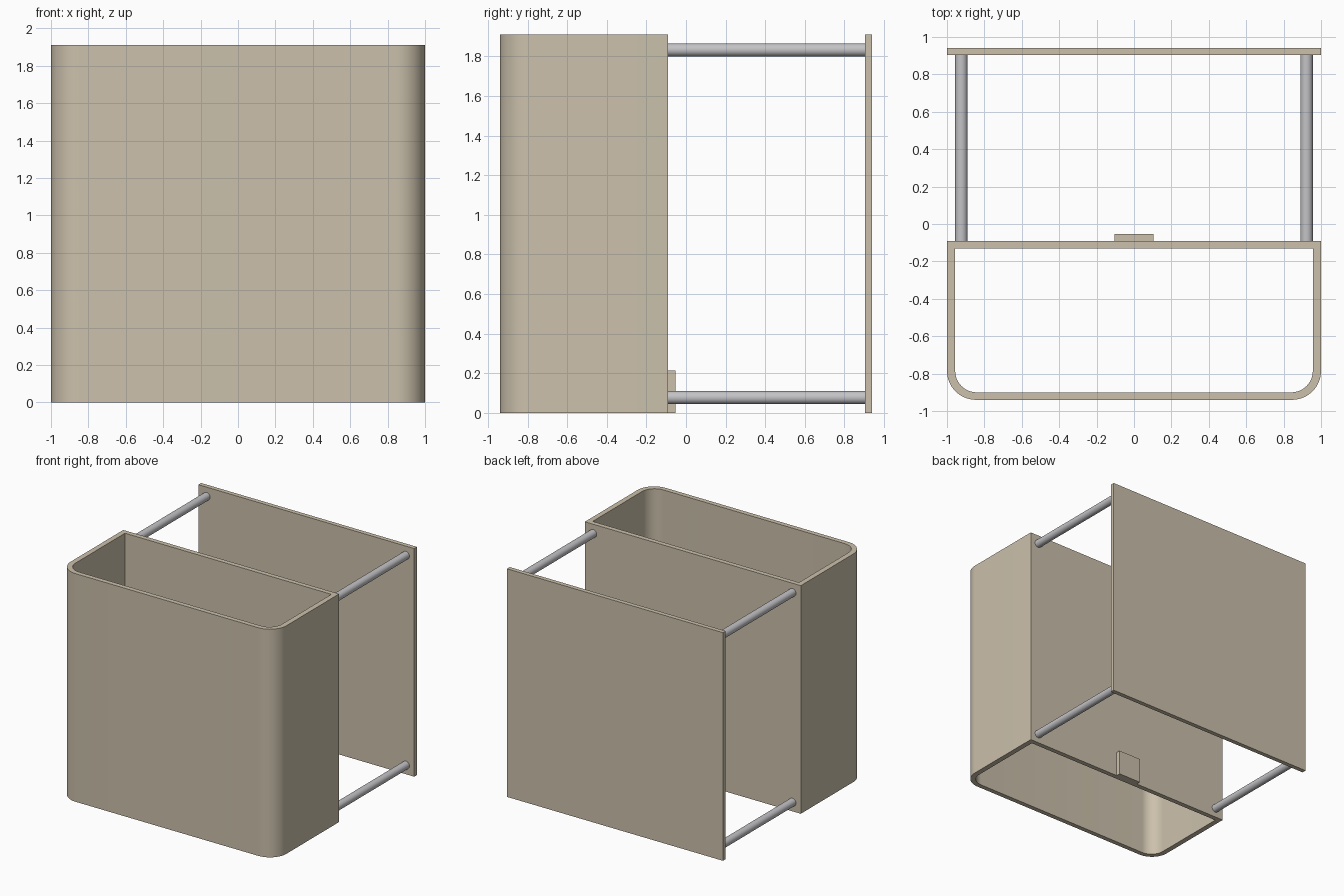
import bpy, bmesh, math

cube = bpy.data.objects.get("Cube")
if cube:
    bpy.data.objects.remove(cube, do_unlink=True)

HEIGHT = 1.91


def material(name, rgb):
    m = bpy.data.materials.new(name)
    m.use_nodes = True
    m.diffuse_color = (*rgb, 1)
    m.node_tree.nodes["Principled BSDF"].inputs["Base Color"].default_value = (*rgb, 1)
    return m


beige = material("beige", (0.60, 0.53, 0.41))
steel = material("steel grey", (0.55, 0.55, 0.57))


def finish(name, bm, mat, smooth=False):
    bmesh.ops.recalc_face_normals(bm, faces=bm.faces)
    mesh = bpy.data.meshes.new(name)
    bm.to_mesh(mesh)
    bm.free()
    mesh.materials.append(mat)
    obj = bpy.data.objects.new(name, mesh)
    bpy.context.collection.objects.link(obj)
    if smooth:
        bpy.ops.object.select_all(action='DESELECT')
        obj.select_set(True)
        bpy.context.view_layer.objects.active = obj
        bpy.ops.object.shade_smooth_by_angle(angle=math.radians(30))
    return obj


def box(name, lo, hi, mat):
    bm = bmesh.new()
    bmesh.ops.create_cube(bm, size=1)
    for v in bm.verts:
        v.co = [(a + b) / 2 + c * (b - a) for a, b, c in zip(lo, hi, v.co)]
    return finish(name, bm, mat)


def sleeve_outline(half_width, front, back, radius, steps=16):
    """Rectangle with its two front corners rounded."""
    pts = [(half_width, back), (-half_width, back)]
    for side, start in ((-1, 180), (1, 270)):
        cx, cy = side * (half_width - radius), front + radius
        for i in range(steps + 1):
            a = math.radians(start + 90 * i / steps)
            pts.append((cx + radius * math.cos(a), cy + radius * math.sin(a)))
    return pts


# Sleeve: rounded tube, open at the top and bottom
bm = bmesh.new()
outer = sleeve_outline(1.0, -0.94, -0.09, 0.155)
inner = sleeve_outline(0.956, -0.90, -0.13, 0.115)
rings = [[bm.verts.new((x, y, z)) for x, y in pts]
         for pts, z in ((outer, 0), (outer, HEIGHT), (inner, HEIGHT), (inner, 0))]
n = len(outer)
for k in range(4):
    a, b = rings[k], rings[(k + 1) % 4]
    for i in range(n):
        j = (i + 1) % n
        bm.faces.new((a[i], a[j], b[j], b[i]))
finish("sleeve", bm, beige, smooth=True)

# Rear panel and the small block behind the sleeve
box("rear_panel", (-1, 0.903, 0), (1, 0.94, HEIGHT), beige)
box("stop_block", (-0.105, -0.09, 0), (0.105, -0.053, 0.213), beige)

# Four rods joining the sleeve to the rear panel
for side, x in (("left", 0.923), ("right", -0.923)):
    for level, z in (("lower", 0.077), ("upper", HEIGHT - 0.077)):
        bm = bmesh.new()
        bmesh.ops.create_cone(bm, cap_ends=True, segments=32,
                              radius1=0.033, radius2=0.033, depth=0.993)
        for v in bm.verts:
            px, py, pz = v.co
            v.co = (x + px, 0.4065 + pz, z + py)
        finish(f"{level}_{side}_rod", bm, steel, smooth=True)
